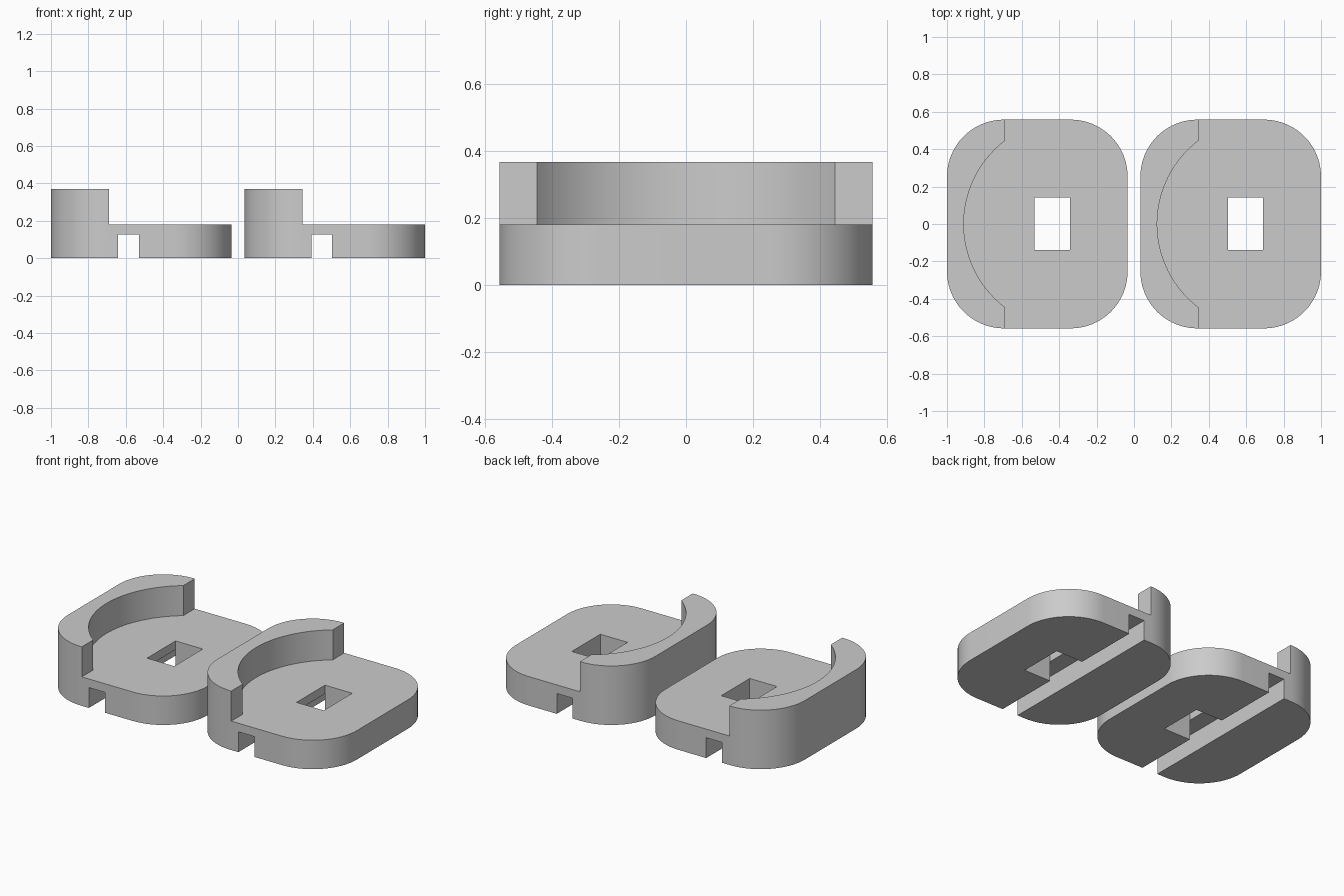
import bpy, bmesh, math

if "Cube" in bpy.data.objects:
    bpy.data.objects.remove(bpy.data.objects["Cube"])

GREY = bpy.data.materials.new("plain_grey")
GREY.diffuse_color = (0.6, 0.6, 0.6, 1)
GREY.use_nodes = True
GREY.node_tree.nodes["Principled BSDF"].inputs["Base Color"].default_value = GREY.diffuse_color


def prism(name, outline, z0, z1):
    """Extrude a counter-clockwise xy outline from z0 up to z1."""
    bm = bmesh.new()
    face = bm.faces.new([bm.verts.new((x, y, z0)) for x, y in outline])
    top = bmesh.ops.extrude_face_region(bm, geom=[face])
    verts = [v for v in top["geom"] if isinstance(v, bmesh.types.BMVert)]
    bmesh.ops.translate(bm, verts=verts, vec=(0, 0, z1 - z0))
    bmesh.ops.recalc_face_normals(bm, faces=bm.faces)
    mesh = bpy.data.meshes.new(name)
    bm.to_mesh(mesh)
    bm.free()
    mesh.materials.append(GREY)
    obj = bpy.data.objects.new(name, mesh)
    bpy.context.collection.objects.link(obj)
    return obj


def arc(cx, cy, r, a0, a1, n):
    return [(cx + r * math.cos(a0 + (a1 - a0) * i / n),
             cy + r * math.sin(a0 + (a1 - a0) * i / n)) for i in range(n + 1)]


def rect(x0, x1, y0, y1):
    return [(x0, y0), (x1, y0), (x1, y1), (x0, y1)]


def holder(name, cx):
    hx, hy, r = 0.483, 0.558, 0.305
    # rounded block at full wall height
    outline = []
    for k, (sx, sy) in enumerate([(1, 1), (-1, 1), (-1, -1), (1, -1)]):
        outline += arc(cx + sx * (hx - r), sy * (hy - r), r,
                       k * math.pi / 2, (k + 1) * math.pi / 2, 20)
    body = prism(name, outline, 0, 0.369)

    # space above the base, leaving a curved wall on the left
    x_end, half, radius = cx - 0.173, 0.445, 0.56
    a = math.asin(half / radius)
    centre = x_end + radius * math.cos(a)
    recess = arc(centre, 0, radius, math.pi - a, math.pi + a, 40)
    recess += [(x_end, -0.8), (cx + 0.7, -0.8), (cx + 0.7, 0.8), (x_end, 0.8)]
    cutters = [
        prism(name + "_recess_cutter", recess, 0.181, 0.6),
        # groove running front to back underneath
        prism(name + "_groove_cutter",
              rect(cx - 0.124, cx - 0.0135, -0.8, 0.8), -0.2, 0.127),
        # rectangular through hole opening into the groove
        prism(name + "_hole_cutter",
              rect(cx - 0.0145, cx + 0.174, -0.14, 0.142), -0.3, 0.7),
    ]
    for cutter in cutters:
        cutter.hide_render = True
        cutter.hide_viewport = False
        mod = body.modifiers.new(cutter.name, "BOOLEAN")
        mod.operation = "DIFFERENCE"
        mod.solver = "EXACT"
        mod.object = cutter
    # apply the cuts, then drop the cutters
    bpy.context.view_layer.update()
    bpy.ops.object.select_all(action="DESELECT")
    body.select_set(True)
    bpy.context.view_layer.objects.active = body
    for mod in list(body.modifiers):
        bpy.ops.object.modifier_apply(modifier=mod.name)
    for cutter in cutters:
        bpy.data.objects.remove(cutter)
    bpy.ops.object.shade_smooth_by_angle(angle=math.radians(30))


holder("left_holder", -0.517)
holder("right_holder", 0.517)
